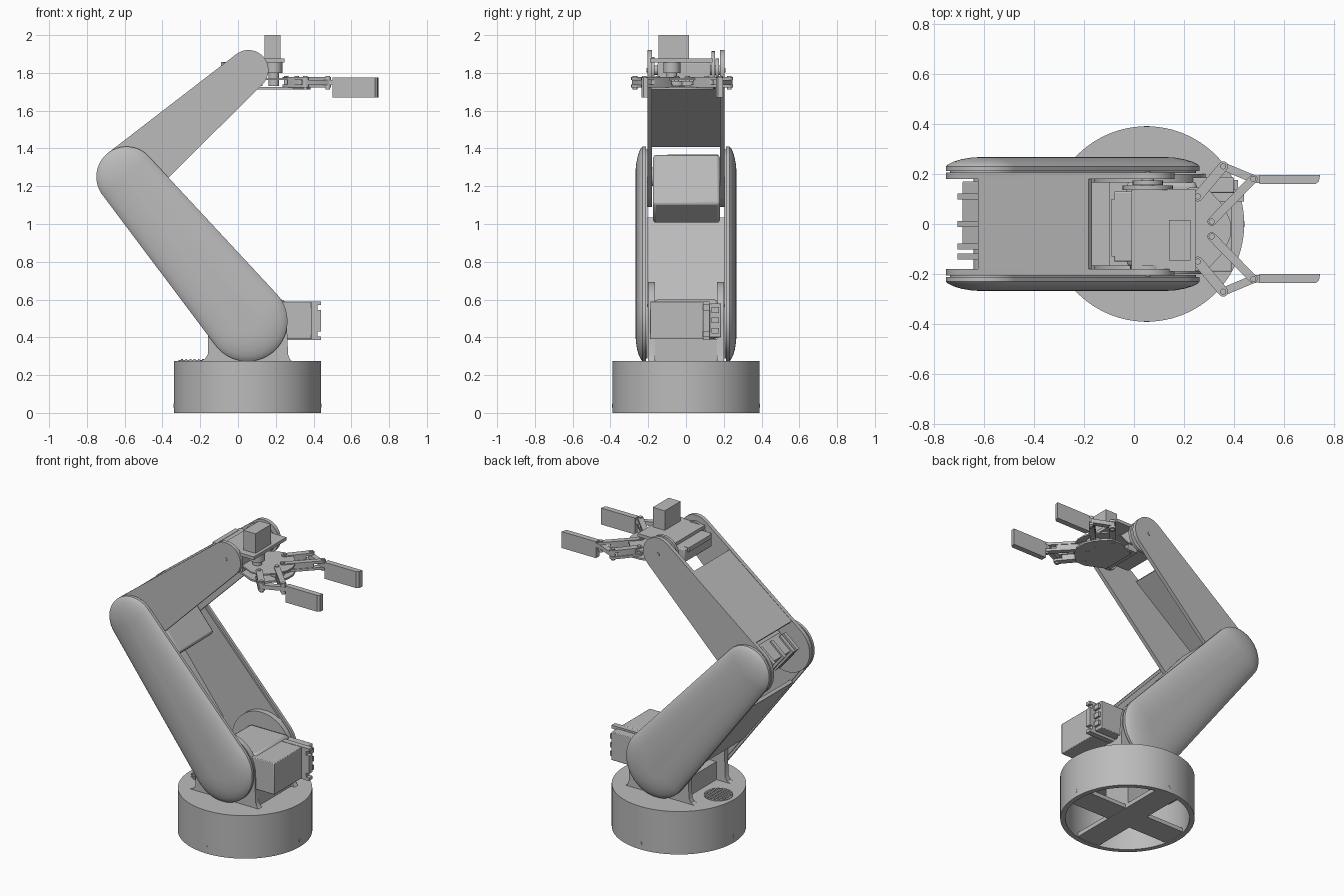
import bpy, bmesh, math
from mathutils import Vector

if "Cube" in bpy.data.objects:
    bpy.data.objects.remove(bpy.data.objects["Cube"])

grey = bpy.data.materials.new("plain grey")
grey.use_nodes = True
grey.diffuse_color = (0.5, 0.5, 0.5, 1)
grey.node_tree.nodes["Principled BSDF"].inputs["Base Color"].default_value = (0.5, 0.5, 0.5, 1)


def finish(name, bm, bevel=0):
    bmesh.ops.recalc_face_normals(bm, faces=bm.faces)
    me = bpy.data.meshes.new(name)
    bm.to_mesh(me)
    bm.free()
    ob = bpy.data.objects.new(name, me)
    bpy.context.collection.objects.link(ob)
    me.materials.append(grey)
    if bevel:
        mod = ob.modifiers.new("soft_edges", "BEVEL")
        mod.width, mod.segments, mod.limit_method = bevel, 2, "ANGLE"
    bpy.ops.object.select_all(action="DESELECT")
    ob.select_set(True)
    bpy.context.view_layer.objects.active = ob
    bpy.ops.object.shade_smooth_by_angle(angle=math.radians(35))
    return ob


def loft(name, rings, bevel=0):
    """Join equal-length rings of points and cap both ends."""
    bm = bmesh.new()
    vs = [[bm.verts.new(p) for p in ring] for ring in rings]
    n = len(vs[0])
    for a, b in zip(vs, vs[1:]):
        for i in range(n):
            j = (i + 1) % n
            bm.faces.new((a[i], a[j], b[j], b[i]))
    bm.faces.new(vs[0])
    bm.faces.new(vs[-1])
    return finish(name, bm, bevel)


def prism_y(name, outline, y0, y1, bevel=0):
    return loft(name, [[(x, y, z) for x, z in outline] for y in (y0, y1)], bevel)


def prism_z(name, outline, z0, z1, bevel=0):
    return loft(name, [[(x, y, z) for x, y in outline] for z in (z0, z1)], bevel)


def box(name, x, y, z, bevel=0):
    return prism_z(name, [(x[0], y[0]), (x[1], y[0]), (x[1], y[1]), (x[0], y[1])], z[0], z[1], bevel)


def arc(c, r, a0, a1, n=24):
    return [(c[0] + r * math.cos(a0 + (a1 - a0) * i / n),
             c[1] + r * math.sin(a0 + (a1 - a0) * i / n)) for i in range(n + 1)]


def circle(c, r, n=32):
    return arc(c, r, 0, math.tau, n)[:-1]


def link_outline(c1, r1, c2, r2, n=24):
    """Two circles of different size joined by their outer tangents."""
    d = Vector(c2) - Vector(c1)
    a, b = math.atan2(d.y, d.x), math.acos((r1 - r2) / d.length)
    return arc(c2, r2, a - b, a + b, n) + arc(c1, r1, a + b, a + math.tau - b, n)


def local(origin, target):
    """Mapping from (along, across) to the side plane, along the line origin-target."""
    o = Vector(origin)
    u = (Vector(target) - o).normalized()
    v = Vector((-u.y, u.x))
    return lambda p, q: tuple(o + u * p + v * q)


SHOULDER, ELBOW, WRIST = (0.05, 0.485), (-0.59, 1.25), (0.055, 1.815)
C = (0.05, 0)

# Round base: hollow drum, floor cross, screws, vent
bm = bmesh.new()
profile = [(0.36, 0), (0.39, 0), (0.39, 0.275), (0, 0.275), (0, 0.25), (0.36, 0.25), (0.36, 0)]
vs = [bm.verts.new((r, 0, z)) for r, z in profile]
es = [bm.edges.new(p) for p in zip(vs, vs[1:])]
bmesh.ops.spin(bm, geom=vs + es, cent=(0, 0, 0), axis=(0, 0, 1), angle=math.tau, steps=96)
bmesh.ops.remove_doubles(bm, verts=bm.verts, dist=0.0001)
bmesh.ops.translate(bm, verts=bm.verts, vec=(0.05, 0, 0))
finish("base_drum", bm)
box("floor_bar_long", (-0.32, 0.42), (-0.08, 0.08), (0.005, 0.03))
box("floor_bar_cross", (-0.03, 0.13), (-0.37, 0.37), (0.004, 0.031))
box("base_motor", (-0.03, 0.13), (-0.1, 0.1), (0.03, 0.25))
for s in (-1, 1):
    prism_y("base_screw_y", circle((0.05, 0.04), 0.011, 16), s * 0.38, s * 0.392)
    screw = prism_y("base_screw_x", circle((0, 0.04), 0.011, 16), s * 0.38, s * 0.392)
    screw.rotation_euler.z = math.pi / 2
    screw.location.x = 0.05
prism_z("vent_plate", circle((-0.23, 0), 0.085), 0.27, 0.279)
for i in range(-3, 4):
    half = math.sqrt(0.08 ** 2 - (i * 0.022) ** 2)
    box("vent_slat", (-0.235 + i * 0.022, -0.225 + i * 0.022), (-half, half), (0.275, 0.284))

# Shoulder housing: two arched cheeks with a block between
cheek = [(-0.2, 0.275), (-0.175, 0.285), (-0.16, 0.31)]
cheek += arc(SHOULDER, 0.208, math.pi, 0)
cheek += [(0.265, 0.31), (0.275, 0.285), (0.285, 0.275)]
for s in (-1, 1):
    prism_y("shoulder_cheek", cheek, s * 0.165, s * 0.2)
box("shoulder_block", (-0.1, 0.26), (-0.17, 0.17), (0.27, 0.39))
box("shoulder_block_upper", (-0.03, 0.25), (-0.17, 0.17), (0.39, 0.6), 0.02)
box("shoulder_motor", (0.1, 0.39), (-0.19, 0.09), (0.39, 0.59), 0.004)
box("motor_gearcase", (0.1, 0.40), (0.125, 0.185), (0.4, 0.58), 0.004)
ear = [(0.2, 0.385), (0.44, 0.385), (0.44, 0.405), (0.42, 0.405), (0.42, 0.43), (0.44, 0.43),
       (0.44, 0.545), (0.42, 0.545), (0.42, 0.57), (0.44, 0.57), (0.44, 0.59), (0.2, 0.59)]
prism_y("motor_ear", ear, 0.09, 0.125)
for z in (0.42, 0.475, 0.53):
    box("gearcase_rib", (0.39, 0.415), (0.135, 0.175), (z, z + 0.03))

# Lower arm: pillowed side shells joined by a rear web
shell = [(0.015, 0.203), (0.015, 0.212), (0, 0.212), (0, 0.23), (0.008, 0.238), (0.03, 0.249),
         (0.06, 0.258), (0.1, 0.265), (0.15, 0.268)]
for s in (-1, 1):
    rings = [[(x, s * y, z) for x, z in link_outline(SHOULDER, 0.212 - o, ELBOW, 0.16 - o, 32)]
             for o, y in shell]
    loft("lower_arm_shell", rings)
low = local(ELBOW, SHOULDER)   # across is positive towards the upper front
prism_y("lower_arm_web", [low(0.16, -0.165), low(0.74, -0.19), low(0.74, -0.17), low(0.16, -0.145)],
        -0.204, 0.204)

# Elbow drive
prism_y("elbow_motor", [low(-0.04, 0.14), low(0.3, 0.14), low(0.3, -0.03), low(-0.04, -0.03)],
        -0.175, 0.18, 0.015)
prism_y("elbow_gearcase", [low(-0.09, 0.08), low(0.12, 0.08), low(0.12, -0.05), low(-0.09, -0.05)],
        -0.1, 0.17, 0.004)
for y in (-0.13, -0.09, 0.0, 0.11):
    prism_y("elbow_rib", [low(-0.1, 0.06), low(0.1, 0.06), low(0.1, -0.065), low(-0.1, -0.065)],
            y - 0.012, y + 0.012)
prism_y("elbow_axle", circle(ELBOW, 0.05), -0.204, 0.204)

# Upper arm: tapered side plates joined by a top web
for s in (-1, 1):
    prism_y("upper_arm_plate", link_outline(ELBOW, 0.16, WRIST, 0.106), s * 0.18, s * 0.205)
    prism_y("wrist_screw", circle(WRIST, 0.012, 16), s * 0.2, s * 0.209)
up = local(ELBOW, WRIST)
prism_y("upper_arm_web", [up(0.09, 0.153), up(0.645, 0.117), up(0.645, 0.095), up(0.09, 0.13)],
        -0.185, 0.185)

# Wrist: motor, horn discs and carrier plate
box("wrist_motor", (-0.08, 0.13), (-0.15, 0.13), (1.77, 1.855), 0.006)
box("wrist_carrier", (-0.01, 0.245), (-0.19, 0.14), (1.855, 1.875))
box("wrist_motor_flange", (-0.09, -0.06), (-0.13, 0.1), (1.83, 1.857))
for y, r in ((0.145, 0.1), (0.165, 0.06), (-0.175, 0.07)):
    prism_y("wrist_horn", circle(WRIST, r), y - 0.009, y + 0.009)
prism_y("wrist_axle", circle(WRIST, 0.025), -0.18, 0.18)
box("gripper_motor", (0.14, 0.225), (-0.145, 0.015), (1.86, 2.0))
prism_z("gripper_shaft_collar", circle((0.19, -0.075), 0.045), 1.8, 1.86)
prism_z("gripper_shaft", circle((0.19, -0.075), 0.028), 1.73, 1.81)
box("gripper_post", (0.06, 0.13), (-0.14, 0.1), (1.73, 1.78))

# Gripper: palm plates and mirrored finger linkage about its own centre line
MID = -0.02
half_palm = [(0.1, 0.11), (0.22, 0.165), (0.29, 0.165), (0.36, 0.09), (0.385, 0.03)]
palm = [(x, MID + y) for x, y in half_palm] + [(x, MID - y) for x, y in reversed(half_palm)]
prism_z("palm_lower", palm, 1.713, 1.725)
prism_z("palm_upper", palm, 1.763, 1.772)


def bar(name, a, b, r, z0, z1):
    prism_z(name, link_outline(a, r, b, r, 8), z0, z1)


for s in (-1, 1):
    at = lambda x, y: (x, MID + s * y)
    gear, knuckle, outer, root = at(0.31, 0.03), at(0.476, 0.2), at(0.356, 0.25), at(0.255, 0.13)
    prism_z("drive_gear", circle(gear, 0.045, 20), 1.73, 1.758)
    for z in (1.722, 1.762):
        bar("drive_link", gear, knuckle, 0.017, z, z + 0.016)
        bar("guide_link", root, outer, 0.02, z, z + 0.016)
    bar("drive_link_core", at(0.35, 0.071), at(0.43, 0.153), 0.013, 1.735, 1.765)
    bar("guide_link_core", at(0.275, 0.156), at(0.33, 0.22), 0.014, 1.735, 1.765)
    bar("finger_link", outer, knuckle, 0.016, 1.737, 1.763)
    bar("finger_stem", knuckle, at(0.54, 0.197), 0.015, 1.737, 1.763)
    for p in (gear, knuckle, outer, root):
        prism_z("pivot_pin", circle(p, 0.012, 16), 1.712, 1.784)
    y = MID + s * 0.198
    tip = [(0.5, y - 0.018), (0.725, y - 0.018), (0.738, y - 0.008), (0.743, y + 0.018), (0.5, y + 0.018)]
    prism_z("finger_pad", tip, 1.67, 1.775)
